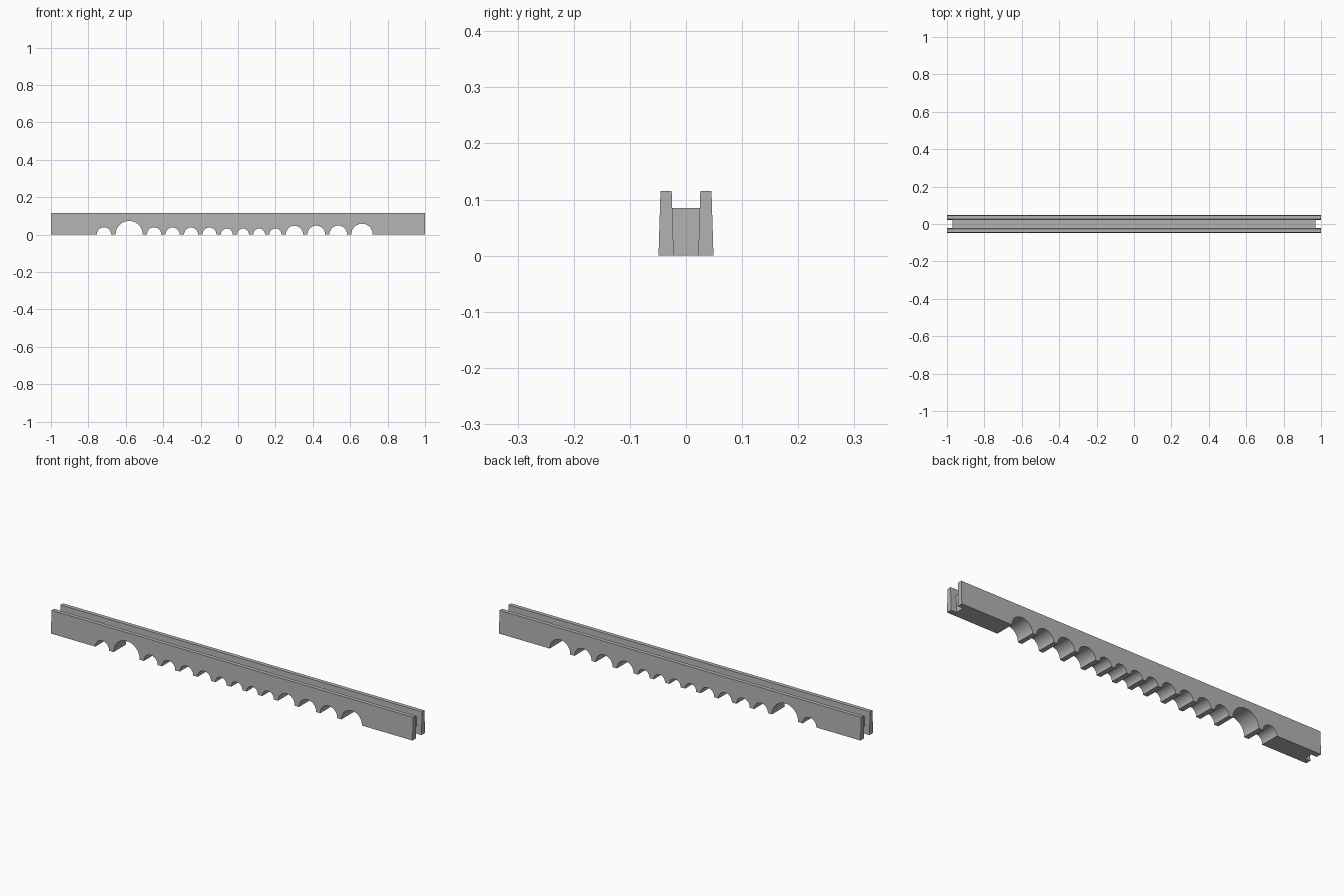
import bpy
import bmesh
import math
from mathutils import Matrix

if "Cube" in bpy.data.objects:
    bpy.data.objects.remove(bpy.data.objects["Cube"])

HEIGHT = 0.115      # full height of the rail
FLOOR = 0.085       # height of the channel floor
NOTCH = 0.03        # depth of the notch in each end

grey = bpy.data.materials.new("light_grey")
grey.use_nodes = True
grey.diffuse_color = (0.45, 0.45, 0.45, 1)
grey.node_tree.nodes["Principled BSDF"].inputs["Base Color"].default_value = grey.diffuse_color


def make_object(name, bm):
    bmesh.ops.recalc_face_normals(bm, faces=bm.faces)
    mesh = bpy.data.meshes.new(name)
    bm.to_mesh(mesh)
    bm.free()
    mesh.materials.append(grey)
    obj = bpy.data.objects.new(name, mesh)
    bpy.context.collection.objects.link(obj)
    return obj


def add_prism(bm, half_profile, x0, x1):
    """Extrude a (y, z) half profile, mirrored across y, from x0 to x1."""
    outline = half_profile + [(-y, z) for y, z in reversed(half_profile)]
    face = bm.faces.new([bm.verts.new((x0, y, z)) for y, z in outline])
    new = bmesh.ops.extrude_face_region(bm, geom=[face])["geom"]
    verts = [v for v in new if isinstance(v, bmesh.types.BMVert)]
    bmesh.ops.translate(bm, verts=verts, vec=(x1 - x0, 0, 0))


def cut(target, cutter):
    cutter.hide_render = True
    mod = target.modifiers.new("cut", 'BOOLEAN')
    mod.operation = 'DIFFERENCE'
    mod.solver = 'EXACT'
    mod.object = cutter
    bpy.context.view_layer.objects.active = target
    bpy.ops.object.modifier_apply(modifier=mod.name)
    bpy.data.objects.remove(cutter)


# Rail: tapered bar with a channel along the top
bm = bmesh.new()
add_prism(bm, [(0.049, 0), (0.0455, HEIGHT), (0.0255, HEIGHT), (0.0245, FLOOR)], -1, 1)
rail = make_object("grooved_rail", bm)

# End notches: tapered slots through the full height
bm = bmesh.new()
for x0, x1 in ((-1.1, -1 + NOTCH), (1 - NOTCH, 1.1)):
    add_prism(bm, [(0.0215, -0.01), (0.0245, FLOOR), (0.0265, HEIGHT + 0.03)], x0, x1)
cut(rail, make_object("notch_cutter", bm))

# Arches along the underside: (centre x, radius)
arches = [(-0.717, 0.038), (-0.582, 0.072), (-0.449, 0.038), (-0.35, 0.037),
          (-0.251, 0.037), (-0.153, 0.037), (-0.06, 0.031), (0.027, 0.031),
          (0.113, 0.031), (0.2, 0.032), (0.302, 0.046), (0.419, 0.047),
          (0.536, 0.047), (0.663, 0.057)]
bm = bmesh.new()
for x, radius in arches:
    place = Matrix.Translation((x, 0, 0.001)) @ Matrix.Rotation(math.pi / 2, 4, 'X')
    bmesh.ops.create_cone(bm, cap_ends=True, segments=48, radius1=radius,
                          radius2=radius, depth=0.2, matrix=place)
cut(rail, make_object("arch_cutter", bm))

# Smooth arches, sharp corners
bpy.ops.object.select_all(action='DESELECT')
rail.select_set(True)
bpy.context.view_layer.objects.active = rail
bpy.ops.object.shade_smooth_by_angle(angle=math.radians(30))
